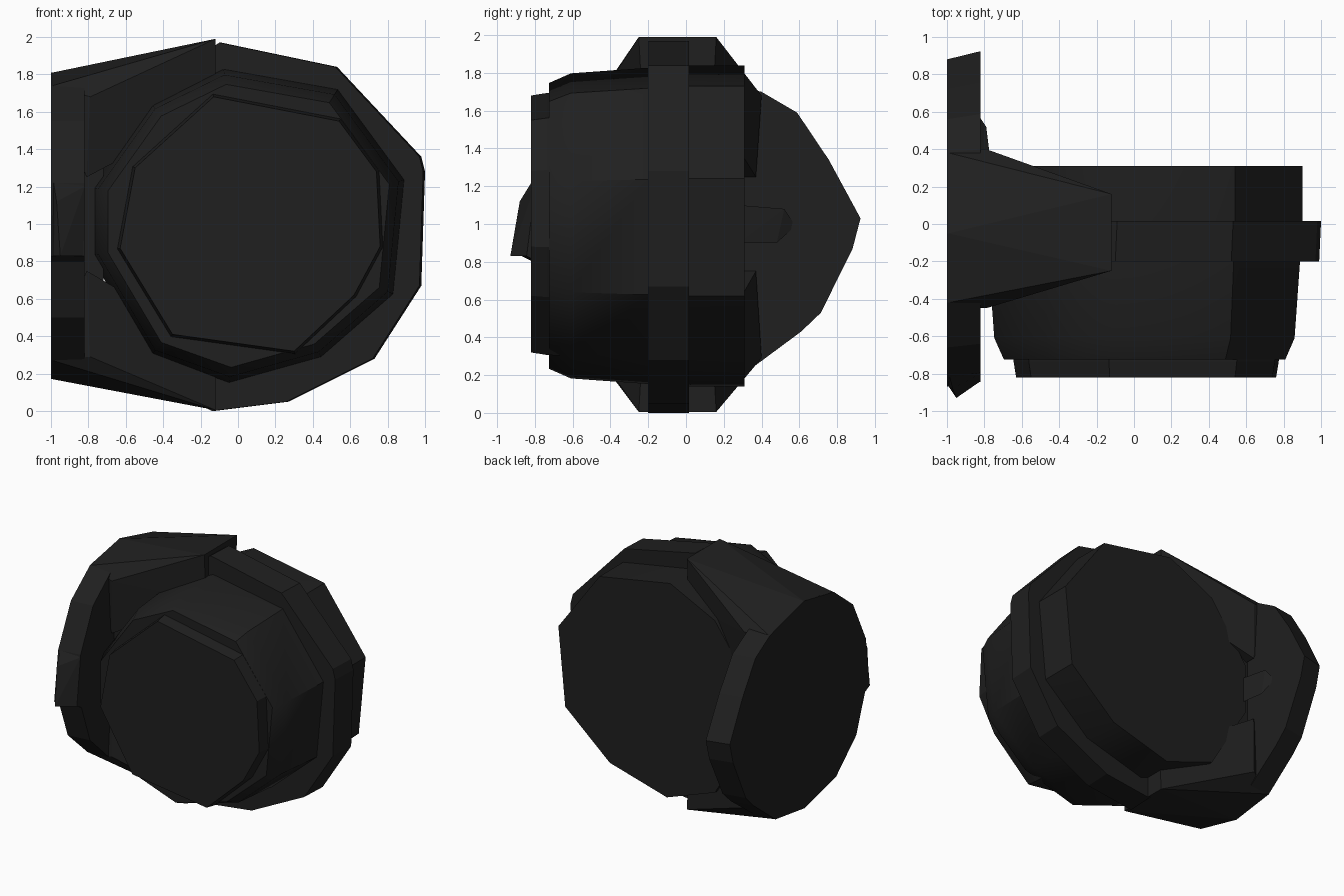
import bpy, bmesh, math

if "Cube" in bpy.data.objects:
    bpy.data.objects.remove(bpy.data.objects["Cube"])

black = bpy.data.materials.new("dark_plastic")
black.diffuse_color = (0.014, 0.014, 0.014, 1)
black.use_nodes = True
black.node_tree.nodes["Principled BSDF"].inputs["Base Color"].default_value = black.diffuse_color


def finish(name, bm, smooth=False):
    bmesh.ops.recalc_face_normals(bm, faces=bm.faces)
    mesh = bpy.data.meshes.new(name)
    bm.to_mesh(mesh)
    bm.free()
    mesh.materials.append(black)
    obj = bpy.data.objects.new(name, mesh)
    bpy.context.collection.objects.link(obj)
    if smooth:
        bpy.ops.object.select_all(action='DESELECT')
        obj.select_set(True)
        bpy.context.view_layer.objects.active = obj
        bpy.ops.object.shade_smooth_by_angle(angle=math.radians(40))
    return obj


def loft(name, sections, smooth=False):
    """Skin matching closed loops and cap both ends."""
    bm = bmesh.new()
    rings = [[bm.verts.new(p) for p in s] for s in sections]
    n = len(rings[0])
    for a, b in zip(rings, rings[1:]):
        for i in range(n):
            j = (i + 1) % n
            bm.faces.new((a[i], a[j], b[j], b[i]))
    bm.faces.new(rings[0])
    bm.faces.new(rings[-1])
    return finish(name, bm, smooth)


def hull(name, points):
    """Convex solid around a few corner points."""
    bm = bmesh.new()
    for p in points:
        bm.verts.new(p)
    res = bmesh.ops.convex_hull(bm, input=bm.verts)
    junk = {g for g in res["geom_interior"] + res["geom_unused"]
            if isinstance(g, bmesh.types.BMVert)}
    bmesh.ops.delete(bm, geom=list(junk), context='VERTS')
    bmesh.ops.dissolve_limit(bm, angle_limit=0.02, verts=bm.verts, edges=bm.edges)
    return finish(name, bm)


def at_y(loop, y, s=1.0, cx=0.07, cz=0.99):
    return [(cx + (x - cx) * s, y, cz + (z - cz) * s) for x, z in loop]


# Main drum with a chamfered front shoulder
drum = [(-0.08, 1.84), (0.54, 1.73), (0.90, 1.24), (0.84, 0.62), (0.45, 0.28),
        (-0.05, 0.14), (-0.47, 0.29), (-0.79, 0.83), (-0.79, 1.2), (-0.47, 1.65)]
loft("drum", [at_y(drum, 0.31), at_y(drum, 0.0), at_y(drum, -0.2, 0.985),
              at_y(drum, -0.61, 0.95), at_y(drum, -0.725, 0.89)], smooth=True)

# Flat front plate
face = [(-0.13, 1.68), (0.54, 1.55), (0.74, 1.28), (0.76, 0.88), (0.62, 0.62),
        (0.30, 0.32), (-0.35, 0.41), (-0.63, 0.87), (-0.55, 1.30)]
loft("front_plate", [at_y(face, -0.6, 1.03), at_y(face, -0.735, 1.02),
                     at_y(face, -0.82)])

# Raised band round the drum
band = [(-0.09, 1.97), (0.53, 1.84), (0.98, 1.36), (1.0, 1.28), (0.98, 0.67),
        (0.73, 0.28), (0.27, 0.05), (-0.13, 0.0), (-0.5, 0.2), (-0.7, 1.0), (-0.5, 1.7)]
loft("band", [at_y(band, 0.015), [(x - 0.01, -0.2, z) for x, _, z in at_y(band, 0)]])

# Mounting disc on the left side
disc = [(0.88, 1.03), (0.72, 1.34), (0.56, 1.59), (0.38, 1.70), (-0.05, 1.81),
        (-0.42, 1.74), (-0.66, 1.55), (-0.82, 1.22), (-0.87, 0.83), (-0.81, 0.80),
        (-0.70, 0.50), (-0.45, 0.27), (-0.05, 0.17), (0.31, 0.22), (0.58, 0.43),
        (0.68, 0.53), (0.84, 0.87)]
inner = [(y * (1.05 if y > 0 else 0.97), z) for y, z in disc]
loft("mounting_disc", [[(-1.0, y, z) for y, z in disc],
                       [(-0.82, y, z) for y, z in inner]])

# Lip on the disc edge
hull("disc_lip", [(-0.99, -0.87, 0.83), (-0.95, -0.93, 0.83), (-0.82, -0.84, 0.83),
                  (-0.97, -0.88, 1.12), (-0.82, -0.80, 1.2), (-0.99, -0.80, 1.25),
                  (-0.95, -0.7, 0.9)])

# Upper and lower tapered necks from the disc to the drum, open at mid height
for name, tip, shoulder, mid, keep in (
        ("upper_neck", 1.99, 1.68, 1.25, lambda z: z > 1.4),
        ("lower_neck", 0.005, 0.29, 0.75, lambda z: z < 0.5)):
    pts = [(-0.12, y, tip) for y in (-0.25, 0.16)]
    pts += [(-0.12, y, tip + (shoulder - tip) * 1.2) for y in (-0.23, 0.14)]
    pts += [(-0.79, y, shoulder) for y in (-0.45, 0.4)]
    pts += [(-0.81, y, mid) for y in (-0.42, 0.37)]
    pts += [(-0.99, y, z) for y, z in disc if abs(y) < 0.46 and keep(z)]
    hull(name, pts)
hull("neck_core", [(x, y, z) for x in (-0.9, -0.72) for y in (-0.38, 0.29)
                   for z in (0.5, 1.5)])

# Small pointed rib between the drum and the disc
hull("rib", [(-0.83, 0.58, 0.99), (-0.79, 0.52, 1.08), (-0.76, 0.28, 1.10),
             (-0.76, 0.28, 0.9), (-0.79, 0.48, 0.9), (-0.84, 0.3, 1.0)])
